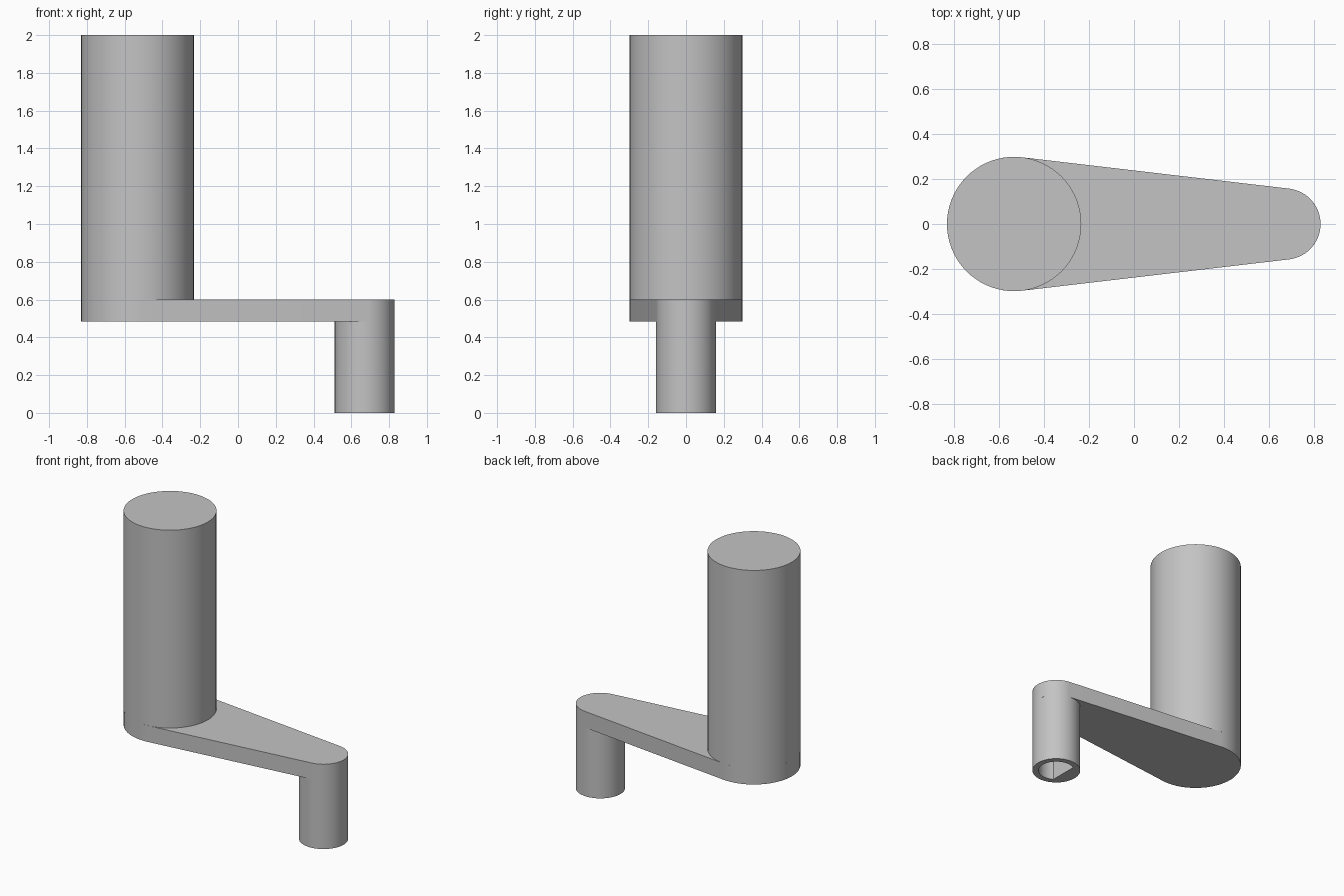
import bpy, bmesh, math

cube = bpy.data.objects.get("Cube")
if cube:
    bpy.data.objects.remove(cube, do_unlink=True)

HUB_X, HUB_R = -0.532, 0.298      # grip end
PIN_X, PIN_R = 0.67, 0.158        # socket end
ARM_LOW, ARM_TOP, TOP = 0.485, 0.60, 2.0
BORE_R, FLAT = 0.118, 0.06        # D-shaped bore

grey = bpy.data.materials.new("plain grey")
grey.use_nodes = True
grey.diffuse_color = (0.55, 0.55, 0.55, 1)
grey.node_tree.nodes["Principled BSDF"].inputs["Base Color"].default_value = grey.diffuse_color


def arc(cx, r, start, end, steps):
    """Points on an arc, both ends included."""
    return [(cx + r * math.cos(start + (end - start) * i / steps),
             r * math.sin(start + (end - start) * i / steps)) for i in range(steps + 1)]


def circle(cx, r, steps=72):
    return arc(cx, r, 0, math.tau, steps)[:-1]


def prism(name, loops, low, high):
    """Extrude an outline, with optional inner outlines as holes."""
    bm = bmesh.new()
    edges = []
    for loop in loops:
        verts = [bm.verts.new((x, y, low)) for x, y in loop]
        edges += [bm.edges.new((v, verts[i - 1])) for i, v in enumerate(verts)]
    if len(loops) == 1:
        bm.faces.new(verts)
    else:
        bmesh.ops.triangle_fill(bm, use_beauty=True, edges=edges)
    result = bmesh.ops.extrude_face_region(bm, geom=bm.faces[:], use_keep_orig=True)
    moved = [g for g in result["geom"] if isinstance(g, bmesh.types.BMVert)]
    bmesh.ops.translate(bm, verts=moved, vec=(0, 0, high - low))
    bmesh.ops.recalc_face_normals(bm, faces=bm.faces[:])
    mesh = bpy.data.meshes.new(name)
    bm.to_mesh(mesh)
    bm.free()
    mesh.materials.append(grey)
    obj = bpy.data.objects.new(name, mesh)
    bpy.context.collection.objects.link(obj)
    bpy.ops.object.select_all(action="DESELECT")
    obj.select_set(True)
    bpy.context.view_layer.objects.active = obj
    bpy.ops.object.shade_smooth_by_angle(angle=math.radians(30))


# Tall grip
prism("grip", [circle(HUB_X, HUB_R)], ARM_TOP, TOP)

# Tapered arm: two round ends joined by their common tangents
t = math.acos((HUB_R - PIN_R) / (PIN_X - HUB_X))
arm = arc(PIN_X, PIN_R, -t, t, 36) + arc(HUB_X, HUB_R, t, math.tau - t, 36)
prism("crank_arm", [arm], ARM_LOW, ARM_TOP)

# Socket with a D-shaped bore, flat towards the grip
a = math.acos(-FLAT / BORE_R)
prism("socket", [circle(PIN_X, PIN_R), arc(PIN_X, BORE_R, -a, a, 40)], 0, ARM_LOW)
